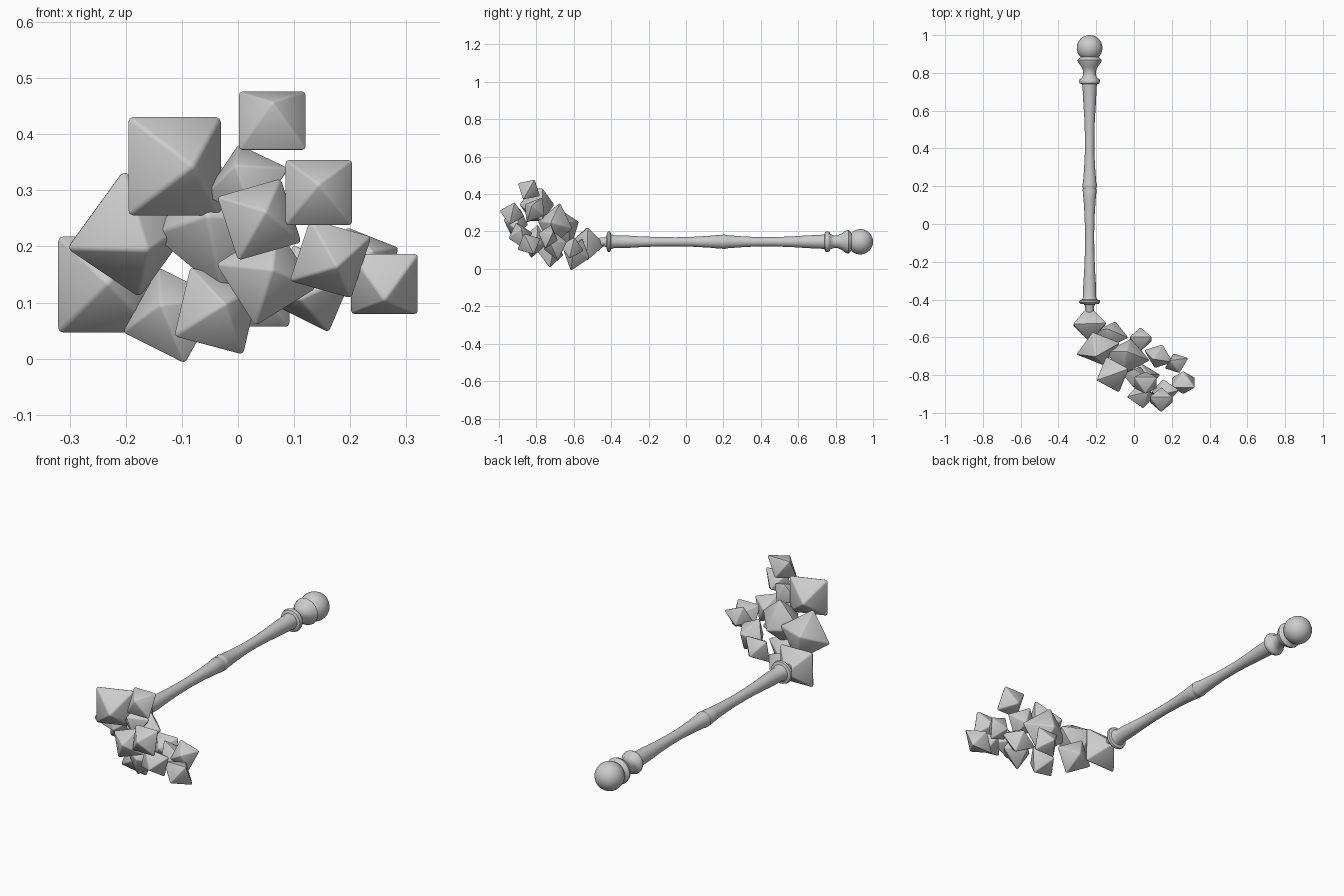
import bpy, bmesh, math
from mathutils import Vector, Quaternion

if "Cube" in bpy.data.objects:
    bpy.data.objects.remove(bpy.data.objects["Cube"])

def finish(obj, angle):
    bpy.ops.object.select_all(action='DESELECT')
    obj.select_set(True)
    bpy.context.view_layer.objects.active = obj
    bpy.ops.object.shade_smooth_by_angle(angle=math.radians(angle))

def add_object(name, bm):
    mesh = bpy.data.meshes.new(name)
    bm.to_mesh(mesh)
    bm.free()
    obj = bpy.data.objects.new(name, mesh)
    bpy.context.collection.objects.link(obj)
    return obj

def lathe(name, profile, x, z, sides=32):
    """Revolve (y, radius) points about a line parallel to y."""
    bm = bmesh.new()
    rings = []
    for y, r in profile:
        rings.append([bm.verts.new((x + r * math.cos(2 * math.pi * i / sides), y,
                                    z + r * math.sin(2 * math.pi * i / sides))) for i in range(sides)])
    for a, b in zip(rings, rings[1:]):
        for i in range(sides):
            j = (i + 1) % sides
            bm.faces.new((a[i], a[j], b[j], b[i]))
    bm.faces.new(rings[0])
    bm.faces.new(rings[-1])
    bmesh.ops.recalc_face_normals(bm, faces=bm.faces)
    finish(add_object(name, bm), 50)

def crystal(name, center, a, dx, dz, roll):
    """Bevelled octahedron: square half-side a, front tip leaning by dx, dz."""
    h = 1.12 * a
    tip = Vector((dx, -math.sqrt(max(h * h - dx * dx - dz * dz, 0)), dz))
    rot = (Vector((0, -1, 0)).rotation_difference(tip)
           @ Quaternion((0, 1, 0), math.radians(roll)))
    bm = bmesh.new()
    base = [bm.verts.new((sx * a, 0, sz * a)) for sx, sz in ((-1, -1), (1, -1), (1, 1), (-1, 1))]
    for y in (-h, h):
        t = bm.verts.new((0, y, 0))
        for i in range(4):
            bm.faces.new((base[i], base[(i + 1) % 4], t))
    bmesh.ops.recalc_face_normals(bm, faces=bm.faces)
    bmesh.ops.bevel(bm, geom=bm.edges[:], offset=0.07 * a, segments=2, profile=0.5, affect='EDGES')
    obj = add_object(name, bm)
    obj.rotation_mode = 'QUATERNION'
    obj.rotation_quaternion = rot
    obj.location = center
    finish(obj, 35)

AX, AZ = -0.235, 0.145

# Turned handle with collars
lathe("handle", [
    (-0.47, .018), (-0.455, .024), (-0.435, .024), (-0.425, .030), (-0.422, .050), (-0.413, .056),
    (-0.404, .053), (-0.400, .040), (-0.385, .034), (-0.33, .034), (-0.25, .029), (-0.15, .025),
    (-0.05, .024), (0.05, .027), (0.13, .032), (0.18, .037), (0.188, .034), (0.196, .038),
    (0.21, .038), (0.22, .035), (0.30, .029), (0.38, .025), (0.47, .025), (0.56, .028),
    (0.65, .034), (0.72, .037), (0.74, .039), (0.744, .052), (0.755, .056), (0.767, .052),
    (0.772, .040), (0.79, .034), (0.81, .034), (0.83, .042), (0.855, .060), (0.868, .064),
    (0.875, .058), (0.885, .046), (0.90, .040)], AX, AZ)

# Ball pommel
bm = bmesh.new()
bmesh.ops.create_uvsphere(bm, u_segments=32, v_segments=16, radius=.068)
ball = add_object("pommel_ball", bm)
ball.location = (AX, .932, AZ)
finish(ball, 60)

# Crystal cluster: centre, half-side, tip lean x, tip lean z, roll
crystals = [
    ((-.235, -.53, .132), .088, .003, .003, 0),
    ((-.19, -.66, .222), .088, .03, -.03, 35),
    ((-.118, -.585, .077), .068, -.02, .02, 28),
    ((-.035, -.70, .235), .088, -.02, .02, 40),
    ((-.113, -.797, .343), .090, .034, 0, 0),
    ((.035, -.61, .112), .058, 0, .015, 0),
    ((.13, -.70, .125), .062, -.02, -.02, 25),
    ((.225, -.737, .172), .052, .015, .02, 20),
    ((.061, -.84, .424), .061, 0, .034, 0),
    ((.144, -.93, .296), .061, 0, .015, 0),
    ((.261, -.84, .133), .061, 0, -.030, 0),
    ((.038, -.91, .248), .062, .012, .015, -17),
    ((.015, -.81, .315), .058, -.02, .03, 30),
    ((.05, -.81, .147), .067, .012, .012, -32),
    ((-.038, -.725, .085), .066, .015, .012, 14),
    ((.165, -.885, .178), .060, .012, -.015, 17),
]
for i, c in enumerate(crystals):
    crystal(f"crystal_{i + 1:02d}", *c)
